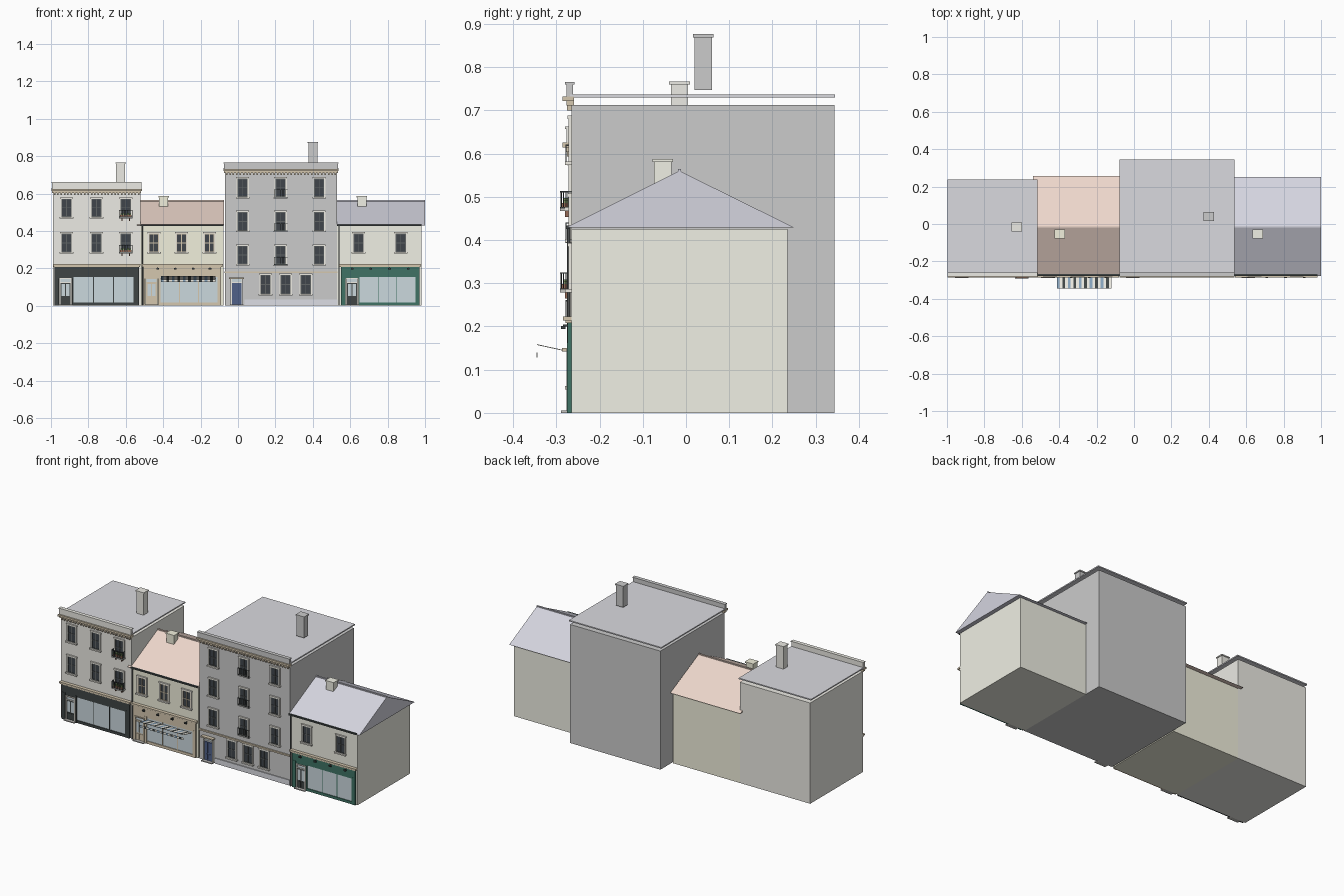
import bpy, bmesh
from mathutils import Vector

if "Cube" in bpy.data.objects:
    bpy.data.objects.remove(bpy.data.objects["Cube"])

COL = dict(cream=(.84,.83,.78), yellow=(.88,.87,.72), white=(.86,.86,.84), pale=(.87,.87,.78),
           slate=(.70,.70,.74), clay=(.85,.68,.60), blue_slate=(.66,.66,.74), trim=(.86,.84,.77),
           tan=(.66,.57,.43), dark=(.05,.06,.06), green=(.05,.17,.13), glass=(.05,.06,.07),
           shopglass=(.60,.69,.73), bar=(.12,.13,.13), brown=(.30,.14,.09), navy=(.08,.12,.25),
           plinth=(.72,.73,.78), leaf=(.2,.3,.12), sky=(.25,.38,.52), stone=(.55,.54,.52))
parts = {}
F = -.265   # facade plane


def mesh_for(part, col):
    return parts.setdefault((part, col), bmesh.new())


def box(part, col, x0, x1, y0, y1, z0, z1):
    bm = mesh_for(part, col)
    vs = bmesh.ops.create_cube(bm, size=1)['verts']
    for v in vs:
        v.co = Vector((x0 + (v.co.x + .5) * (x1 - x0), y0 + (v.co.y + .5) * (y1 - y0),
                       z0 + (v.co.z + .5) * (z1 - z0)))


def extrude_x(part, col, profile, x0, x1):
    # closed y-z profile swept along x
    bm = mesh_for(part, col)
    a = [bm.verts.new((x0, y, z)) for y, z in profile]
    b = [bm.verts.new((x1, y, z)) for y, z in profile]
    n = len(profile)
    bm.faces.new(a)
    bm.faces.new(b[::-1])
    for i in range(n):
        bm.faces.new((a[i], b[i], b[(i + 1) % n], a[(i + 1) % n]))


def chimney(name, col, x, y, z0, z1):
    box(name, col, x-.024, x+.024, y-.02, y+.02, z0, z1-.007)
    box(name, col, x-.028, x+.028, y-.024, y+.024, z1-.007, z1)


def window(b, x, z0, z1, frame='bar', sill=True):
    w = .027
    box(b+'_window_glass', 'glass', x-w, x+w, F-.003, F+.002, z0, z1)
    # surround
    for s in (-1, 1):
        xs = sorted((x+s*w, x+s*(w+.006)))
        box(b+'_window_surrounds', 'trim', *xs, F-.007, F, z0, z1)
    box(b+'_window_surrounds', 'trim', x-w-.008, x+w+.008, F-.009, F, z1, z1+.008)
    # frame and glazing bars
    for dx in (-w+.002, 0, w-.002):
        box(b+'_glazing_bars', frame, x+dx-.002, x+dx+.002, F-.006, F, z0, z1)
    for t in (.02, .5, .98):
        zc = z0+(z1-z0)*t
        box(b+'_glazing_bars', frame, x-w, x+w, F-.006, F, zc-.002, zc+.002)
    if sill:
        box(b+'_window_sills', 'trim', x-w-.01, x+w+.01, F-.015, F, z0-.008, z0)


def balcony(b, x, z0, z1, out, planter=False):
    w, yf = .034, F-out
    for z in (z0, z1):
        box(b+'_balcony_rails', 'dark', x-w, x+w, yf, yf+.003, z, z+.003)
        for s in (-1, 1):
            box(b+'_balcony_rails', 'dark', x+s*w-.0015, x+s*w+.0015, yf, F, z, z+.003)
    for i in range(9):
        xb = x-w+i*2*w/8
        box(b+'_balcony_bars', 'dark', xb-.001, xb+.001, yf, yf+.002, z0, z1)
    box(b+'_balcony_floor', 'stone', x-w-.003, x+w+.003, yf, F, z0-.006, z0)
    if planter:
        for s in (-1, 1):
            for i in range(4):
                yb = yf+.003+i*.005
                box(b+'_balcony_bars', 'dark', x+s*w-.001, x+s*w+.001, yb, yb+.002, z0, z1)
        box(b+'_planter', 'brown', x-w+.004, x+w-.004, yf+.004, F-.003, z0, z0+.013)
        for i in range(5):
            xp = x-.024+i*.012
            box(b+'_plants', 'leaf', xp-.004, xp+.004, yf+.008, F-.006, z0+.013, z0+.02+.004*(i % 2))
        for s in (-1, 1):
            box(b+'_balcony_brackets', 'brown', x+s*.02-.003, x+s*.02+.003, F-.015, F, z0-.02, z0-.006)


def door(b, x, col, frame, w=.026, h=.122):
    box(b+'_door', col, x-w, x+w, F-.006, F, .005, h)
    for s in (-1, 1):
        xs = sorted((x+s*w, x+s*(w+.006)))
        box(b+'_door_frame', frame, *xs, F-.011, F, 0, h+.023)
        for z0, z1 in ((.012, .045), (.052, h-.006)):
            xp = x+s*w*.48
            box(b+'_door_panels', 'shopglass' if z0 > .03 and col != 'navy' else col,
                xp-w*.36, xp+w*.36, F-.008, F, z0, z1)
    box(b+'_door_transom', 'shopglass', x-w, x+w, F-.005, F, h+.004, h+.02)
    box(b+'_door_frame', frame, x-w, x+w, F-.009, F, h, h+.004)
    box(b+'_door_frame', frame, x-w-.006, x+w+.006, F-.012, F, h+.02, h+.026)
    box(b+'_door_step', 'stone', x-.036, x+.036, F-.024, F, 0, .006)


def shopfront(b, x0, x1, dx, wx0, wx1, col):
    # fascia, cornice, pilasters
    box(b+'_shop_fascia', col, x0, x1, F-.009, F, .162, .208)
    box(b+'_shop_cornice', 'tan', x0-.006, x1+.006, F-.014, F, .208, .214)
    box(b+'_shop_cornice', 'tan', x0-.01, x1+.01, F-.02, F, .214, .223)
    for a, c in ((x0, dx-.034), (dx+.034, wx0), (wx1, x1)):
        box(b+'_shop_pilasters', col, a, c, F-.01, F, 0, .162)
    # display window with stall riser and mullions
    box(b+'_shop_glass', 'shopglass', wx0, wx1, F-.004, F, .015, .158)
    box(b+'_shop_riser', col, wx0, wx1, F-.008, F, 0, .016)
    box(b+'_shop_riser', col, wx0, wx1, F-.008, F, .154, .162)
    for i in range(1, 3):
        xm = wx0+(wx1-wx0)*i/3
        box(b+'_shop_mullions', col, xm-.002, xm+.002, F-.007, F, .015, .158)
    box(b+'_door_head', col, dx-.034, dx+.034, F-.008, F, .146, .162)
    door(b, dx, 'dark' if col != 'tan' else 'tan', 'tan' if col == 'tan' else 'trim')


def flat_building(b, col, x0, x1, back, top, parapet):
    box(b+'_walls', col, x0, x1, F, back, 0, top)
    box(b+'_roof_slab', 'slate', x0-.007, x1+.006, F-.003, back+.002, top+.018, top+.025)
    # cornice with dentils, then parapet
    box(b+'_cornice', 'tan', x0-.004, x1+.004, F-.012, F+.006, top-.001, top+.009)
    box(b+'_cornice', 'tan', x0-.008, x1+.008, F-.021, F+.006, top+.009, top+.02)
    n = int((x1-x0)/.018)
    for i in range(n):
        xd = x0+(i+.5)*(x1-x0)/n
        box(b+'_dentils', 'tan', xd-.004, xd+.004, F-.01, F, top-.012, top-.001)
    box(b+'_parapet', col, x0-.005, x1+.005, F-.012, F+.004, top+.02, parapet-.005)
    box(b+'_parapet_cap', col, x0-.007, x1+.007, F-.015, F+.007, parapet-.005, parapet)


def gable_building(b, col, roof, x0, x1, rx0, rx1, back, rback):
    box(b+'_walls', col, x0, x1, F, back, 0, .425)
    yr = -.015
    extrude_x(b+'_roof', roof, [(F-.012, .429), (rback, .429), (yr, .56)], rx0, rx1)
    box(b+'_ridge', roof, rx0, rx1, yr-.004, yr+.004, .555, .564)
    box(b+'_gutter', 'dark', x0, x1, F-.012, F-.002, .425, .434)


# four buildings, left to right
flat_building('left_house', 'cream', -.99, -.522, .235, .605, .662)
gable_building('low_shop', 'yellow', 'clay', -.522, -.077, -.54, -.075, .235, .257)
flat_building('tall_house', 'white', -.07, .53, .343, .712, .765)
gable_building('right_shop', 'pale', 'blue_slate', .53, .98, .53, 1.0, .235, .25)

chimney('left_chimney', 'cream', -.627, -.015, .62, .767)
chimney('low_chimney', 'yellow', -.398, -.054, .5, .587)
chimney('tall_chimney', 'white', .4, .04, .747, .876)
chimney('right_chimney', 'pale', .662, -.054, .5, .587)

# upper windows
for z0, z1 in ((.475, .572), (.287, .385)):
    for x in (-.917, -.757, -.6):
        window('left_house', x, z0, z1)
    balcony('left_house', -.6, z0-.002, z0+.035, .027, True)
for x in (-.45, -.302, -.153):
    window('low_shop', x, .287, .385, 'tan')
for x in (.645, .87):
    window('right_shop', x, .287, .385)
for z0 in (.582, .402, .222):
    for x in (.025, .228, .434):
        window('tall_house', x, z0, z0+.098, sill=x != .228)
    balcony('tall_house', .228, z0-.003, z0+.036, .014)
for x in (.147, .255, .362):
    window('tall_house', x, .062, .165)

# shopfronts
shopfront('left_house', -.98, -.53, -.922, -.88, -.558, 'dark')
shopfront('low_shop', -.505, -.09, -.462, -.415, -.11, 'tan')
shopfront('right_shop', .55, .97, .61, .65, .948, 'green')

# tall house entrance, string course, plinth
door('tall_house', -.007, 'navy', 'trim')
box('tall_house_door_hood', 'tan', -.047, .033, F-.022, F, .142, .15)
box('tall_house_string_course', 'tan', -.073, .533, F-.008, F, .174, .183)
box('tall_house_plinth', 'plinth', .035, .532, F-.005, F, 0, .032)

# fascia lamps
for b, xs in (('low_shop', (-.43, -.335, -.24, -.15)), ('right_shop', (.61, .71, .81, .91))):
    for x in xs:
        box(b+'_lamps', 'dark', x-.002, x+.002, F-.02, F, .2, .204)
        box(b+'_lamps', 'dark', x-.007, x+.007, F-.024, F-.014, .194, .201)

# striped awning with loose valance
n = 20
for i in range(n):
    x0 = -.412+i*.292/n
    c = ('sky', 'trim', 'dark', 'trim')[i % 4]
    extrude_x('awning_stripes', c, [(F-.002, .140), (-.345, .157), (-.345, .159), (F-.002, .142)],
              x0, x0+.292/n)
    box('awning_valance', c, x0, x0+.292/n, -.346, -.344, .128, .14)

# downpipes
for x in (-.513, .54):
    bm = mesh_for('downpipe', 'bar')
    vs = bmesh.ops.create_cone(bm, cap_ends=True, segments=8, radius1=.004, radius2=.004, depth=.43)['verts']
    bmesh.ops.translate(bm, verts=vs, vec=(x, F-.006, .215))

# turn collected parts into objects
mats = {}
for k, c in COL.items():
    mats[k] = bpy.data.materials.new(k)
    mats[k].diffuse_color = (*c, 1)
for (part, col), bm in parts.items():
    bmesh.ops.recalc_face_normals(bm, faces=bm.faces)
    me = bpy.data.meshes.new(part)
    bm.to_mesh(me)
    bm.free()
    me.materials.append(mats[col])
    bpy.context.collection.objects.link(bpy.data.objects.new(part, me))

for m in bpy.data.materials:
    if m.users and not m.is_grease_pencil:
        m.use_nodes = True
        m.node_tree.nodes["Principled BSDF"].inputs["Base Color"].default_value = m.diffuse_color
